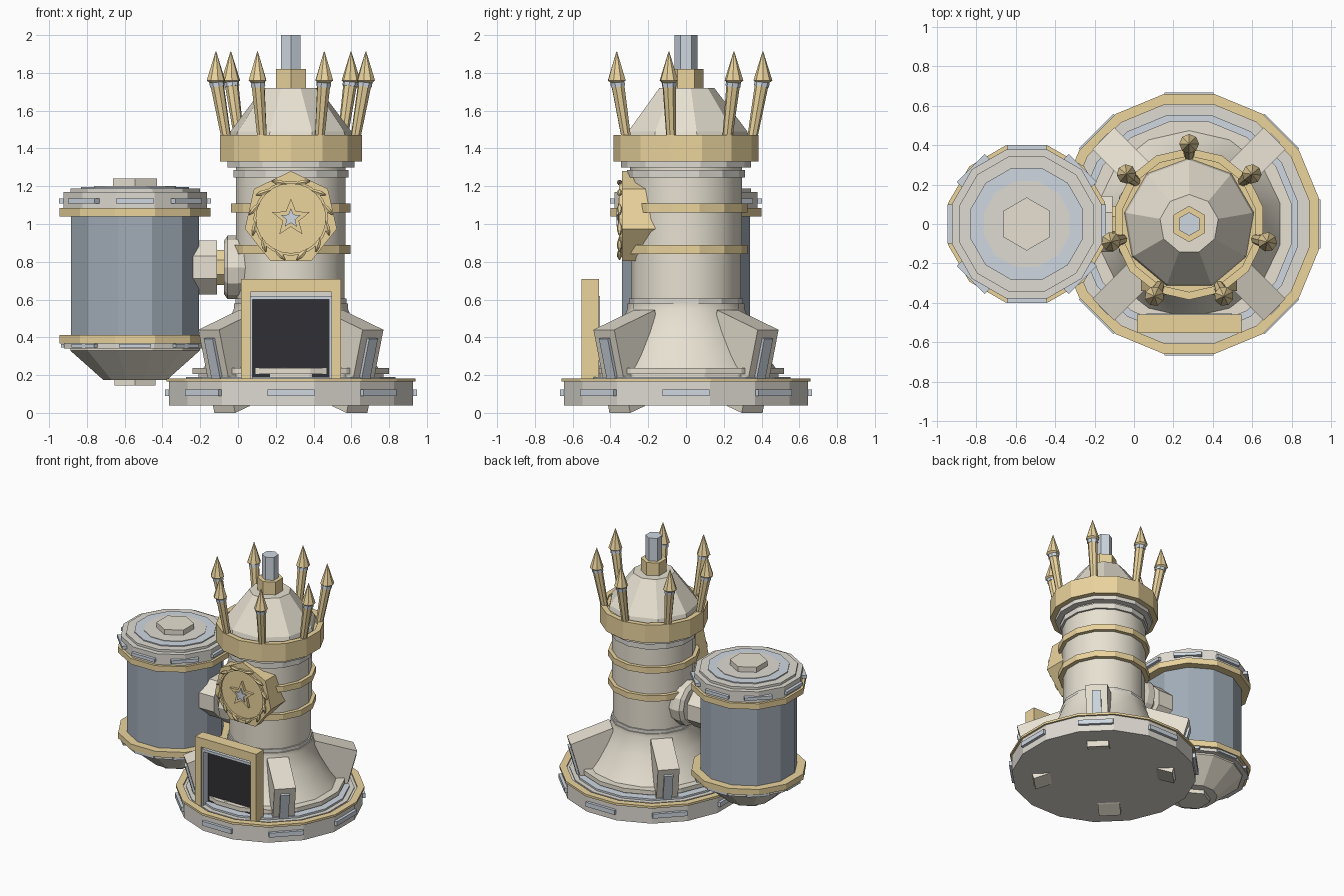
import bpy, bmesh, math
from math import pi, sin, cos
from mathutils import Matrix, Vector

if "Cube" in bpy.data.objects:
    bpy.data.objects.remove(bpy.data.objects["Cube"])

TX, KX = 0.28, -0.545          # tower axis, tank axis
T, R = Matrix.Translation, Matrix.Rotation


def mat(name, c):
    m = bpy.data.materials.new(name)
    m.diffuse_color = (*c, 1)
    m.use_nodes = True
    m.node_tree.nodes["Principled BSDF"].inputs["Base Color"].default_value = m.diffuse_color
    return m


STONE = mat("stone", (0.80, 0.75, 0.64))
PALE = mat("pale_stone", (0.74, 0.71, 0.65))
GOLD = mat("gold", (0.83, 0.66, 0.34))
STEEL = mat("steel", (0.62, 0.68, 0.75))
SLATE = mat("slate", (0.36, 0.42, 0.48))
BLACK = mat("black", (0.03, 0.03, 0.035))


def finish(name, bm, m, M=Matrix(), smooth=False):
    bmesh.ops.recalc_face_normals(bm, faces=bm.faces)
    me = bpy.data.meshes.new(name)
    bm.to_mesh(me)
    bm.free()
    me.transform(M)
    me.materials.append(m)
    ob = bpy.data.objects.new(name, me)
    bpy.context.collection.objects.link(ob)
    if smooth:
        bpy.ops.object.select_all(action='DESELECT')
        ob.select_set(True)
        bpy.context.view_layer.objects.active = ob
        bpy.ops.object.shade_smooth_by_angle(angle=math.radians(28))
    return ob


def lathe(name, prof, n, m, M=Matrix(), vertex_on_y=True, smooth=False, closed=False):
    """Turn a (radius, z) profile round z; closed makes a hollow ring."""
    bm = bmesh.new()
    off = pi / 2 + (0 if vertex_on_y else pi / n)
    rows = [[bm.verts.new((r * cos(off + 2 * pi * i / n), r * sin(off + 2 * pi * i / n), z))
             for i in range(n)] for r, z in prof]
    pairs = list(zip(rows, rows[1:])) + ([(rows[-1], rows[0])] if closed else [])
    for a, b in pairs:
        for i in range(n):
            j = (i + 1) % n
            bm.faces.new((a[i], a[j], b[j], b[i]))
    if not closed:
        bm.faces.new(rows[0])
        bm.faces.new(rows[-1])
    return finish(name, bm, m, M, smooth)


def disc(name, r, z0, z1, n, m, M=Matrix(), **k):
    return lathe(name, [(r, z0), (r, z1)], n, m, M, **k)


def box(name, size, m, M):
    bm = bmesh.new()
    bmesh.ops.create_cube(bm, size=1)
    bmesh.ops.scale(bm, vec=size, verts=bm.verts)
    return finish(name, bm, m, M)


def prism(name, pts, y0, y1, m, M=Matrix()):
    """Extrude an (x, z) outline along y."""
    bm = bmesh.new()
    a = [bm.verts.new((x, y0, z)) for x, z in pts]
    b = [bm.verts.new((x, y1, z)) for x, z in pts]
    bm.faces.new(a)
    bm.faces.new(b)
    for i in range(len(a)):
        j = (i + 1) % len(a)
        bm.faces.new((a[i], a[j], b[j], b[i]))
    return finish(name, bm, m, M)


def panels(name, r, z, size, M):
    for k in range(8):
        box(f"{name}_{k + 1}", size, STEEL, M @ R(k * pi / 4, 4, 'Z') @ T((r, 0, z)))


TW, TK = T((TX, 0, 0)), T((KX, 0, 0))

# Round base with trim and steps
disc("base", 0.658, 0.04, 0.17, 16, PALE, TW, vertex_on_y=False)
lathe("base_trim", [(0.672, 0.165), (0.672, 0.182), (0.62, 0.182), (0.62, 0.165)], 16, GOLD, TW,
      vertex_on_y=False, closed=True)
disc("base_deck", 0.60, 0.165, 0.176, 16, PALE, TW, vertex_on_y=False)
disc("base_steel_step", 0.565, 0.17, 0.19, 16, STEEL, TW, vertex_on_y=False)
disc("base_upper_step", 0.53, 0.205, 0.238, 16, STONE, TW, vertex_on_y=False)
disc("base_step_core", 0.50, 0.18, 0.21, 16, STONE, TW, vertex_on_y=False)
panels("base_panel", 0.652, 0.107, (0.03, 0.25, 0.035), TW)

# Tower shaft with flared foot and bands
lathe("tower_foot", [(0.48, 0.23), (0.43, 0.30), (0.36, 0.43), (0.31, 0.55), (0.31, 0.58)],
      14, STONE, TW, smooth=True)
disc("tower_lower_collar", 0.302, 0.57, 0.605, 14, PALE, TW)
disc("tower_lower_shaft", 0.292, 0.58, 0.86, 14, STONE, TW, smooth=True)
disc("tower_upper_shaft", 0.297, 0.86, 1.34, 14, STONE, TW, smooth=True)
for i, z in enumerate((0.842, 1.062)):
    disc(f"tower_gold_band_{i + 1}", 0.325, z, z + 0.046, 14, GOLD, TW)
disc("tower_neck_ring", 0.312, 1.245, 1.285, 14, PALE, TW)
disc("tower_neck_collar", 0.345, 1.30, 1.335, 14, PALE, TW)

# Crown, dome and chimney
disc("crown_band", 0.385, 1.33, 1.455, 14, GOLD, TW)
lathe("crown_rim", [(0.385, 1.45), (0.385, 1.47), (0.345, 1.47), (0.345, 1.45)], 14, GOLD, TW, closed=True)
lathe("dome", [(0.335, 1.45), (0.325, 1.49), (0.15, 1.72)], 9, STONE, TW)
disc("chimney_cap", 0.092, 1.70, 1.82, 6, GOLD, TW)
disc("chimney", 0.06, 1.80, 2.0, 6, STEEL, TW)

# Seven crown spikes leaning outwards
for k in range(7):
    M = TW @ R(2 * pi * k / 7, 4, 'Z') @ T((0, 0.35, 1.45)) @ R(-math.radians(10), 4, 'X')
    lathe(f"spike_shaft_{k + 1}", [(0.026, -0.01), (0.036, 0.285)], 8, GOLD, M)
    disc(f"spike_collar_{k + 1}", 0.040, 0.283, 0.308, 8, STEEL, M)
    tip = TW @ R(2 * pi * k / 7, 4, 'Z') @ T((0, 0.407, 1.755))
    lathe(f"spike_tip_{k + 1}", [(0.032, -0.01), (0.05, 0.005), (0.002, 0.158)], 8, GOLD, tip)

# Four diagonal buttresses with steel strips
side = [(0.615, 0.44), (0.31, 0.545), (0.25, 0.10), (0.39, 0.035), (0.495, 0.0)]
for k in range(4):
    M = TW @ R(pi / 4 + k * pi / 2, 4, 'Z')
    prism(f"buttress_{k + 1}", side, -0.078, 0.078, STONE, M)
    box(f"buttress_strip_{k + 1}", (0.03, 0.065, 0.22), STEEL,
        M @ T((0.576, 0, 0.29)) @ R(math.atan2(0.12, 0.44), 4, 'Y'))

# Doorway
gate = [(-0.265, 0.175), (-0.265, 0.71), (0.265, 0.71), (0.265, 0.175),
        (0.215, 0.175), (0.215, 0.64), (-0.215, 0.64), (-0.215, 0.175)]
prism("door_frame", gate, -0.553, -0.46, GOLD, TW)
inner = [(-0.217, 0.175), (-0.217, 0.62), (0.217, 0.62), (0.217, 0.175),
         (0.203, 0.175), (0.203, 0.60), (-0.203, 0.60), (-0.203, 0.175)]
prism("door_inner_frame", inner, -0.54, -0.455, STEEL, TW)
box("door_lintel", (0.43, 0.05, 0.03), PALE, TW @ T((0, -0.485, 0.63)))
box("door_panel", (0.42, 0.03, 0.43), BLACK, TW @ T((0, -0.47, 0.39)))
box("door_knob", (0.03, 0.02, 0.03), STONE, TW @ T((-0.037, -0.49, 0.225)))


# Seven-sided emblem with wreath and star
def star(r, q):
    return [((r if i % 2 == 0 else q) * sin(i * pi / 5), (r if i % 2 == 0 else q) * cos(i * pi / 5))
            for i in range(10)]


EM = T((TX, 0, 1.03))
hept = [(0.25 * sin(2 * pi * i / 7), 0.25 * cos(2 * pi * i / 7)) for i in range(7)]
prism("emblem_plate", hept, -0.34, -0.10, GOLD, EM)
prism("emblem_star", star(0.105, 0.045), -0.36, -0.33, GOLD, EM)
prism("emblem_star_inset", star(0.055, 0.024), -0.368, -0.33, STEEL, EM)
lathe("wreath_ring", [(0.198, 0.335), (0.198, 0.355), (0.184, 0.355), (0.184, 0.335)], 24, GOLD,
      EM @ R(pi / 2, 4, 'X'), closed=True)
for s in (-1, 1):
    for k in range(6):
        a = s * math.radians(18 + 29 * k)
        M = EM @ R(a, 4, 'Y') @ T((0, -0.352, 0.2)) @ R(s * math.radians(62), 4, 'Y')
        lathe(f"wreath_leaf_{'left' if s < 0 else 'right'}_{k + 1}",
              [(0.003, -0.042), (0.014, -0.01), (0.014, 0.012), (0.003, 0.04)], 6, GOLD, M)

# Side tank
disc("tank_body", 0.35, 0.38, 1.06, 12, SLATE, TK, vertex_on_y=False)
for i, z in enumerate((0.367, 1.04)):
    disc(f"tank_gold_band_{i + 1}", 0.413, z, z + 0.045, 12, GOLD, TK, vertex_on_y=False)
disc("tank_lid", 0.393, 1.08, 1.17, 12, PALE, TK, vertex_on_y=False)
disc("tank_lid_step", 0.355, 1.165, 1.188, 12, PALE, TK, vertex_on_y=False)
disc("tank_lid_ring", 0.295, 1.18, 1.196, 12, STEEL, TK, vertex_on_y=False)
disc("tank_lid_centre", 0.225, 1.18, 1.20, 12, PALE, TK, vertex_on_y=False)
disc("tank_lid_knob", 0.135, 1.19, 1.24, 6, STONE, TK)
disc("tank_lower_rim", 0.39, 0.342, 0.37, 12, PALE, TK, vertex_on_y=False)
lathe("tank_funnel", [(0.355, 0.35), (0.355, 0.33), (0.175, 0.175)], 12, STONE, TK, vertex_on_y=False)
disc("tank_drain", 0.125, 0.145, 0.18, 6, STONE, TK)
panels("tank_lid_panel", 0.385, 1.122, (0.035, 0.20, 0.025), TK)
panels("tank_rim_panel", 0.375, 0.355, (0.035, 0.17, 0.018), TK)

# Pipe joining tank and tower
PX = T((0, 0, 0.77)) @ R(pi / 2, 4, 'Y')
disc("pipe_tank_flange", 0.155, -0.26, -0.11, 8, STONE, PX, vertex_on_y=False)
disc("pipe_sleeve", 0.10, -0.12, -0.05, 8, GOLD, PX, vertex_on_y=False)
lathe("pipe_tower_flange", [(0.14, -0.075), (0.168, -0.055), (0.168, 0.0), (0.15, 0.06)], 12, STONE, PX)
